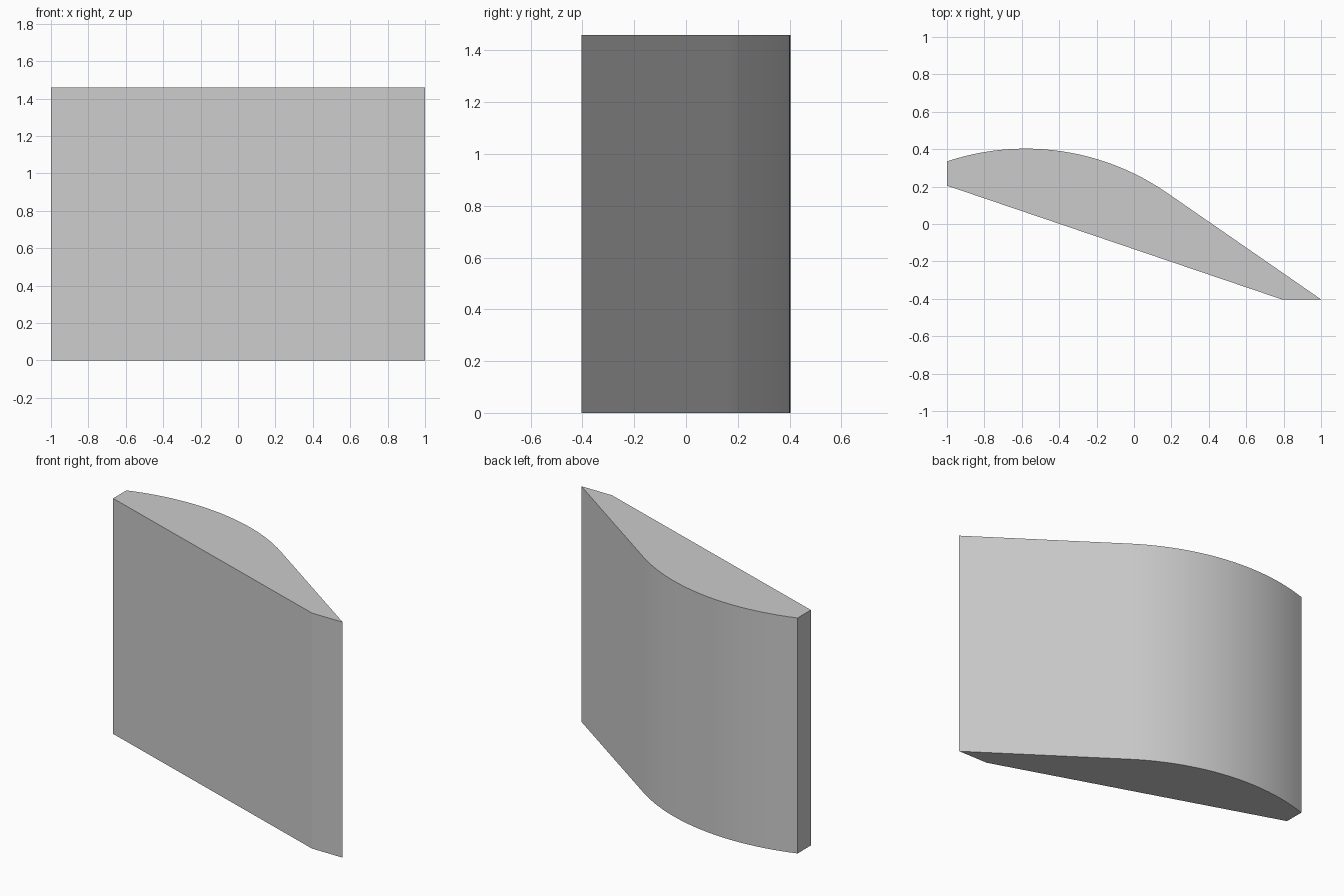
import bpy
import bmesh
from math import sin, cos, asin, radians

if "Cube" in bpy.data.objects:
    bpy.data.objects.remove(bpy.data.objects["Cube"], do_unlink=True)

HEIGHT = 1.46
RADIUS = 1.33
CENTRE_X, CENTRE_Y = -0.58, -0.927   # centre of the curved back
SEGMENTS = 24

# Single light grey material
grey = bpy.data.materials.new("light_grey")
grey.use_nodes = True
colour = (0.6, 0.6, 0.6, 1)
grey.diffuse_color = colour
grey.node_tree.nodes["Principled BSDF"].inputs["Base Color"].default_value = colour

# Profile: blunt left end, straight front, short flat tip, then the arc back
start = asin((-1 - CENTRE_X) / RADIUS)
end = radians(35)                    # the arc runs tangent into the tip
profile = [(-1, 0.205), (0.79, -0.403), (1, -0.403)]
for i in range(SEGMENTS + 1):
    a = end + (start - end) * i / SEGMENTS
    profile.append((CENTRE_X + RADIUS * sin(a), CENTRE_Y + RADIUS * cos(a)))

# Extrude the profile upwards into a solid block
bm = bmesh.new()
base = bm.faces.new([bm.verts.new((x, y, 0)) for x, y in profile])
top = bmesh.ops.extrude_face_region(bm, geom=[base], use_keep_orig=True)
verts = [g for g in top["geom"] if isinstance(g, bmesh.types.BMVert)]
bmesh.ops.translate(bm, verts=verts, vec=(0, 0, HEIGHT))
bmesh.ops.recalc_face_normals(bm, faces=bm.faces[:])

mesh = bpy.data.meshes.new("curved_block")
bm.to_mesh(mesh)
bm.free()
mesh.materials.append(grey)
block = bpy.data.objects.new("curved_block", mesh)
bpy.context.collection.objects.link(block)

# Smooth the curved back, keep all corners crisp
bpy.ops.object.select_all(action="DESELECT")
block.select_set(True)
bpy.context.view_layer.objects.active = block
bpy.ops.object.shade_smooth_by_angle(angle=radians(12))
